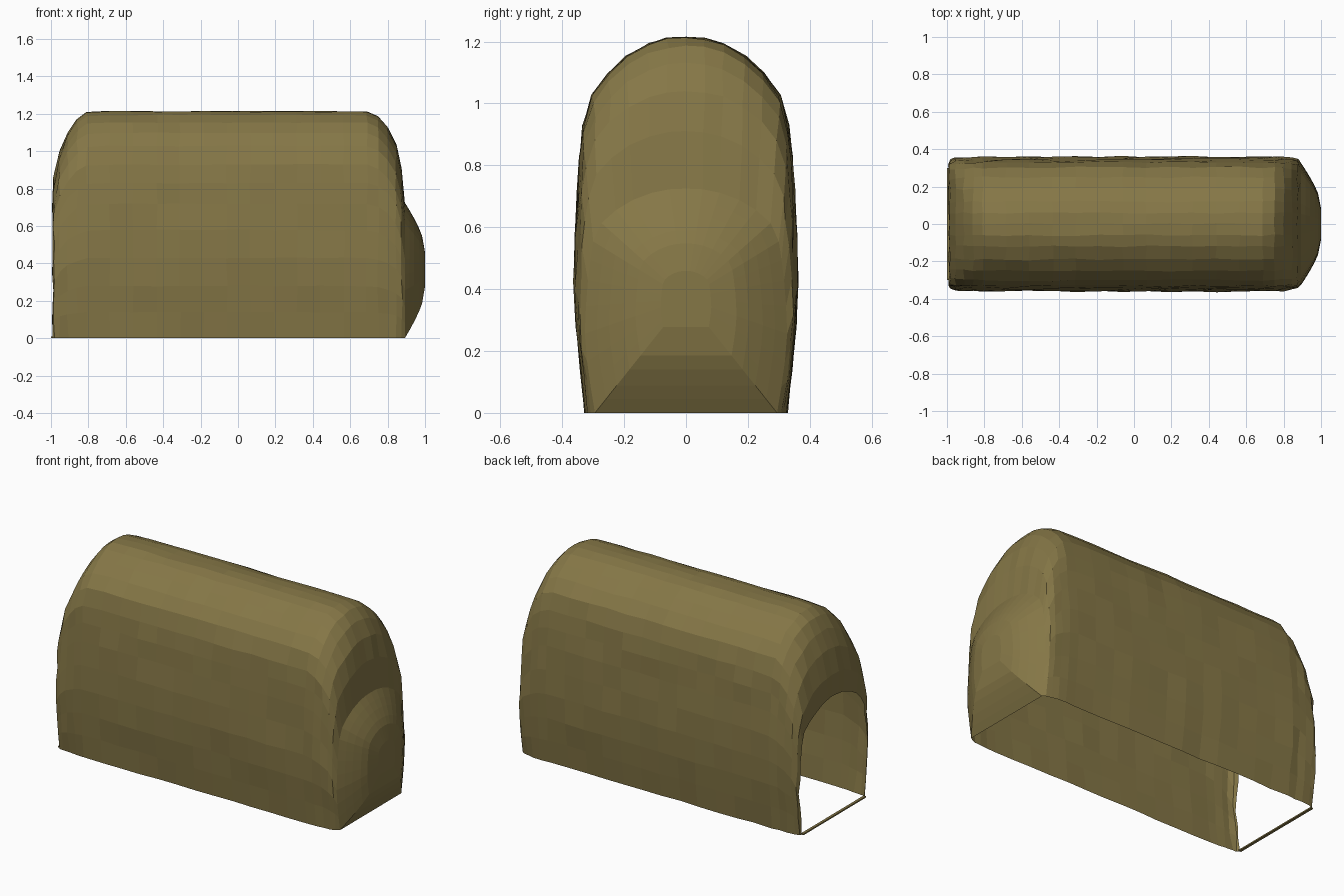
import bpy, bmesh, math, random

if "Cube" in bpy.data.objects:
    bpy.data.objects.remove(bpy.data.objects["Cube"])

random.seed(4)

canvas = bpy.data.materials.new("olive canvas")
canvas.diffuse_color = (0.235, 0.184, 0.062, 1)
canvas.use_nodes = True
canvas.node_tree.nodes["Principled BSDF"].inputs["Base Color"].default_value = canvas.diffuse_color

# Half cross-section of the vaulted tent: (half width, height), scaled to unit size
HALF = [(.325, 0), (.34, .14), (.353, .28), (.361, .43), (.357, .58), (.35, .72),
        (.341, .83), (.331, .93), (.302, 1.03), (.25, 1.1), (.19, 1.155),
        (.12, 1.195), (.06, 1.213), (0, 1.217)]
SECTION = [(-y / .361, z / 1.217) for y, z in HALF] + \
          [(y / .361, z / 1.217) for y, z in reversed(HALF[:-1])]


def finish(name, bm):
    bmesh.ops.recalc_face_normals(bm, faces=bm.faces)
    mesh = bpy.data.meshes.new(name)
    bm.to_mesh(mesh)
    bm.free()
    mesh.materials.append(canvas)
    obj = bpy.data.objects.new(name, mesh)
    bpy.context.collection.objects.link(obj)
    return obj


def loft(name, rings, closed=False, cap=False):
    bm = bmesh.new()
    loops = [[bm.verts.new(p) for p in ring] for ring in rings]
    n = len(loops[0])
    for a, b in zip(loops, loops[1:]):
        for i in range(n if closed else n - 1):
            j = (i + 1) % n
            bm.faces.new((a[i], a[j], b[j], b[i]))
    if cap:
        bm.faces.new(loops[-1])
    return finish(name, bm)


def arch(x, width, height, wobble=0.0):
    w = lambda: random.uniform(-wobble, wobble)
    return [(x + w(), y * width + w(), z * height + (w() * .5 if z else 0))
            for y, z in SECTION]


# Canvas shell: vault with domed ends that narrow to an arched opening
left = [(-.99, .327, .73), (-.985, .343, .86), (-.955, .353, 1.0),
        (-.91, .355, 1.10), (-.86, .358, 1.17), (-.81, .361, 1.208)]
middle = [(-.81 + 1.5 * i / 12, .361, 1.215) for i in range(1, 12)]
right = [(.69, .361, 1.213), (.75, .359, 1.185), (.80, .356, 1.13),
         (.845, .352, 1.04), (.875, .343, .91)]
rings = [arch(x, w, h, .005) for x, w, h in left + middle + right]
rear_arch = arch(.892, .327, .725)
loft("tent_shell", rings + [rear_arch])

# Bulging panel that closes the right end, shrinking toward its centre
CZ = .37
panel = []
for scale, x in [(1, .892), (.88, .918), (.76, .942), (.62, .967), (.5, .984), (.25, 1.0)]:
    panel.append([(x, y * scale, CZ + (z - CZ) * scale) for _, y, z in rear_arch])
loft("rear_panel", panel, closed=True, cap=True)

# Thin groundsill across the open doorway
bm = bmesh.new()
bmesh.ops.create_cube(bm, size=1)
for v in bm.verts:
    v.co = (-.992 + v.co.x * .016, v.co.y * .6, .004 + v.co.z * .008)
finish("door_sill", bm)
